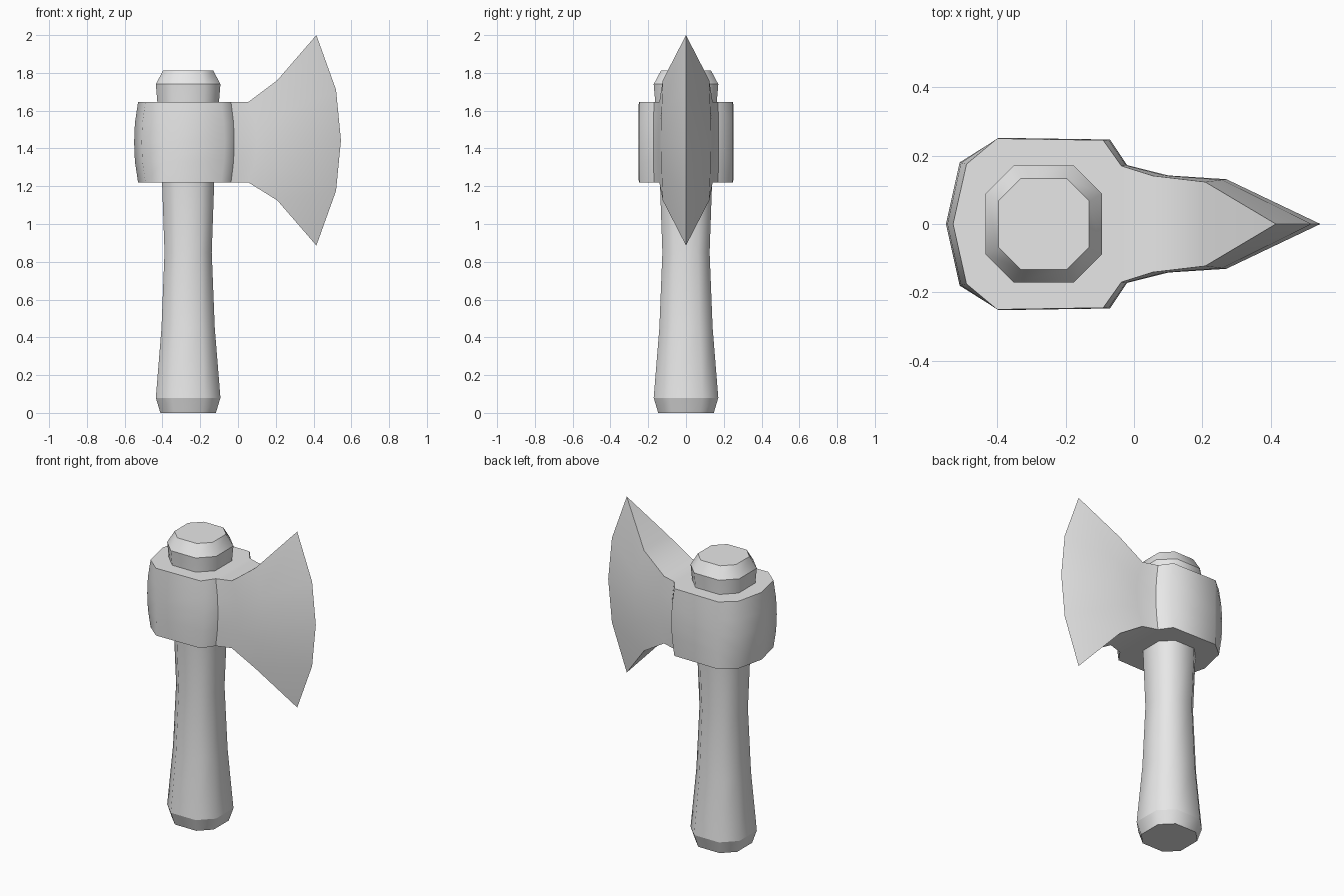
import bpy, bmesh

if "Cube" in bpy.data.objects:
    bpy.data.objects.remove(bpy.data.objects["Cube"])

grey = bpy.data.materials.new("plain_grey")
grey.diffuse_color = (0.8, 0.8, 0.8, 1)
grey.use_nodes = True
grey.node_tree.nodes["Principled BSDF"].inputs["Base Color"].default_value = grey.diffuse_color


def finish(bm, name):
    bmesh.ops.recalc_face_normals(bm, faces=bm.faces)
    for f in bm.faces:
        f.smooth = True
    me = bpy.data.meshes.new(name)
    bm.to_mesh(me)
    bm.free()
    me.materials.append(grey)
    ob = bpy.data.objects.new(name, me)
    bpy.context.collection.objects.link(ob)


def sharpen(bm, a, b):
    e = bm.edges.get((a, b))
    if e:
        e.smooth = False


# Handle: octagonal rings lofted along z (half width, height, sharp ring)
profile = [(0.147, 0, 1), (0.171, 0.08, 1), (0.141, 0.45, 0), (0.125, 0.85, 0),
           (0.138, 1.22, 0), (0.163, 1.645, 0), (0.171, 1.74, 1), (0.133, 1.812, 1)]
octagon = [(1, .51), (.51, 1), (-.51, 1), (-1, .51),
           (-1, -.51), (-.51, -1), (.51, -1), (1, -.51)]
bm = bmesh.new()
rings = [[bm.verts.new((-0.264 + r * x, r * y, z)) for x, y in octagon]
         for r, z, s in profile]
for a, b in zip(rings, rings[1:]):
    for i in range(8):
        j = (i + 1) % 8
        bm.faces.new((a[i], a[j], b[j], b[i]))
bm.faces.new(rings[0])
bm.faces.new(rings[-1])
for ring, (r, z, s) in zip(rings, profile):
    if s:
        for i in range(8):
            sharpen(bm, ring[i], ring[(i + 1) % 8])
finish(bm, "handle")

# Axe head: columns of (x end, y end, x middle, y middle, z centre, half height)
cols = [(-0.529, 0, -0.55, 0, 1.433, .213),
        (-0.49, .175, -0.51, .18, 1.433, .213),
        (-0.40, .25, -0.395, .252, 1.433, .213),
        (-0.09, .245, -0.07, .247, 1.433, .213),
        (-0.037, .17, -0.02, .172, 1.433, .213),
        (0.055, .141, 0.10, .142, 1.433, .213),
        (0.208, .123, 0.27, .131, 1.443, .318),
        (0.415, 0, 0.545, 0, 1.443, .557)]
rows = [(-1, 0), (-.48, .8), (0, 1), (.48, .8), (1, 0)]
bm = bmesh.new()


def column(c, side):
    xe, ye, xm, ym, zc, h = c
    return [bm.verts.new((xe + (xm - xe) * k, side * (ye + (ym - ye) * k), zc + h * t))
            for t, k in rows]


back = [column(c, 1) for c in cols]
front = [back[0]] + [column(c, -1) for c in cols[1:-1]] + [back[-1]]
for half in (back, front):
    for a, b in zip(half, half[1:]):
        for i in range(4):
            bm.faces.new((a[i], b[i], b[i + 1], a[i + 1]))
# Top and bottom caps
for r in (0, 4):
    for i in range(7):
        quad = [back[i][r], back[i + 1][r], front[i + 1][r], front[i][r]]
        bm.faces.new(list(dict.fromkeys(quad)))
# Sharp lines: cap rims, the neck of the blade and the cutting edge
for half in (back, front):
    for a, b in zip(half, half[1:]):
        sharpen(bm, a[0], b[0])
        sharpen(bm, a[4], b[4])
    for c in (4, 7):
        for i in range(4):
            sharpen(bm, half[c][i], half[c][i + 1])
finish(bm, "axe_head")
